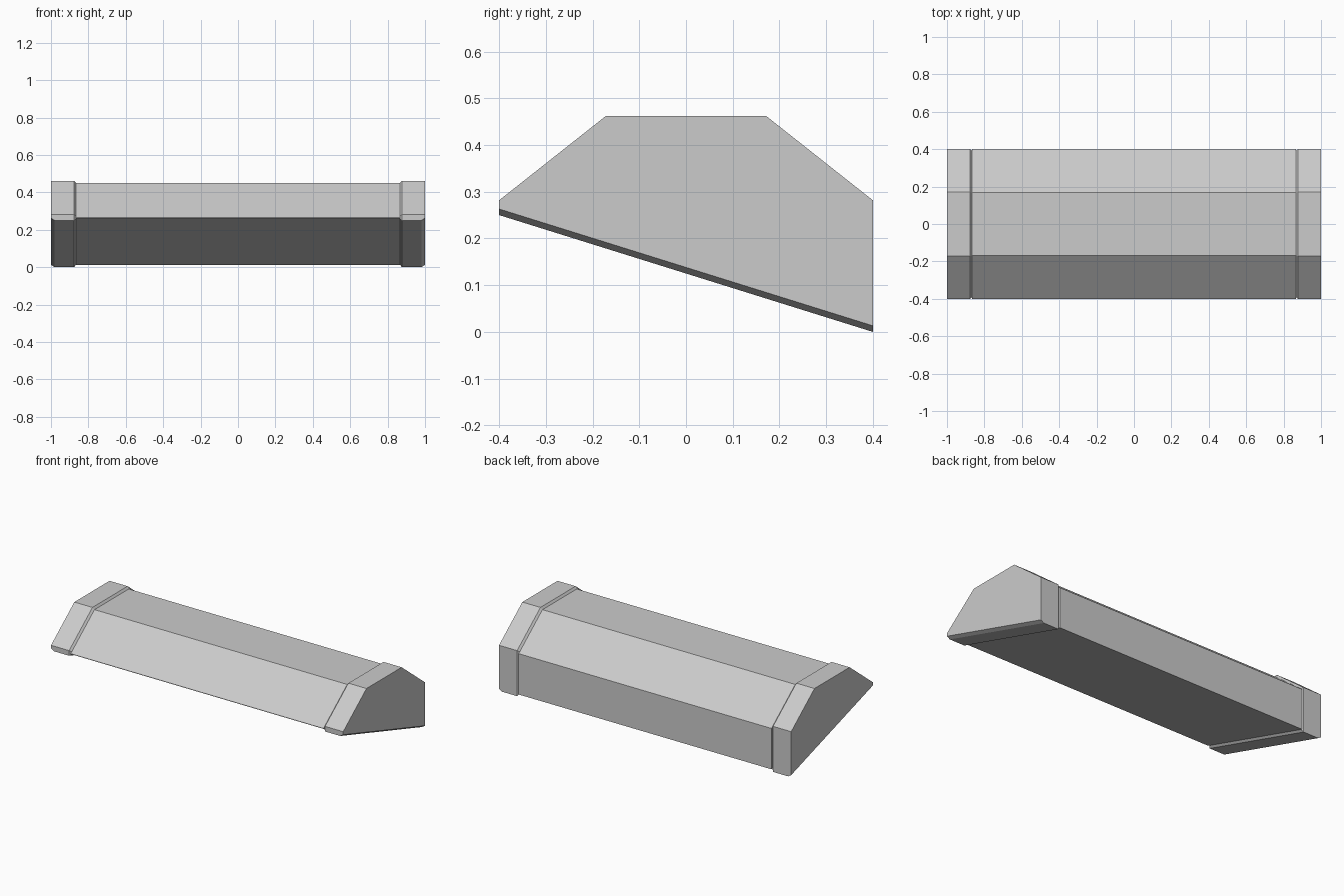
import bpy, bmesh

if "Cube" in bpy.data.objects:
    bpy.data.objects.remove(bpy.data.objects["Cube"])

grey = bpy.data.materials.new("light_grey")
grey.diffuse_color = (0.6, 0.6, 0.6, 1)
grey.use_nodes = True
grey.node_tree.nodes["Principled BSDF"].inputs["Base Color"].default_value = grey.diffuse_color


def profile(top=0.0, side=0.4, bottom=0.0):
    """Hexagonal cross-section (y, z), with its faces pulled in by the given offsets."""
    slope = 0.79
    ztop = 0.462 - top
    def floor(y):
        return 0.125 - 0.3125 * y + bottom * 1.05
    eave = 0.462 - (side - 0.172) * slope - top * 1.27
    ridge = side - (ztop - eave) / slope
    return [(-side, floor(-side)), (-side, eave), (-ridge, ztop),
            (ridge, ztop), (side, eave), (side, floor(side))]


def loft(name, sections):
    """Solid through a list of (x, profile) sections."""
    bm = bmesh.new()
    rings = [[bm.verts.new((x, y, z)) for y, z in pts] for x, pts in sections]
    bm.faces.new(rings[0])
    bm.faces.new(rings[-1])
    for a, b in zip(rings, rings[1:]):
        for i in range(len(a)):
            j = (i + 1) % len(a)
            bm.faces.new((a[i], a[j], b[j], b[i]))
    bmesh.ops.recalc_face_normals(bm, faces=bm.faces)
    mesh = bpy.data.meshes.new(name)
    bm.to_mesh(mesh)
    bm.free()
    mesh.materials.append(grey)
    obj = bpy.data.objects.new(name, mesh)
    bpy.context.collection.objects.link(obj)


D = 0.0125
# long central beam, slightly thinner than the end caps
loft("beam", [(-0.865, profile(D, 0.4, D)), (0.865, profile(D, 0.4, D))])

# end caps: bevelled all round on the inner edge, along the bottom on the outer edge
for side, name in ((-1, "left_end_cap"), (1, "right_end_cap")):
    loft(name, [(side * 0.865, profile(D, 0.39, D)),
                (side * 0.876, profile()),
                (side * 0.98, profile()),
                (side * 1.0, profile(bottom=D))])
